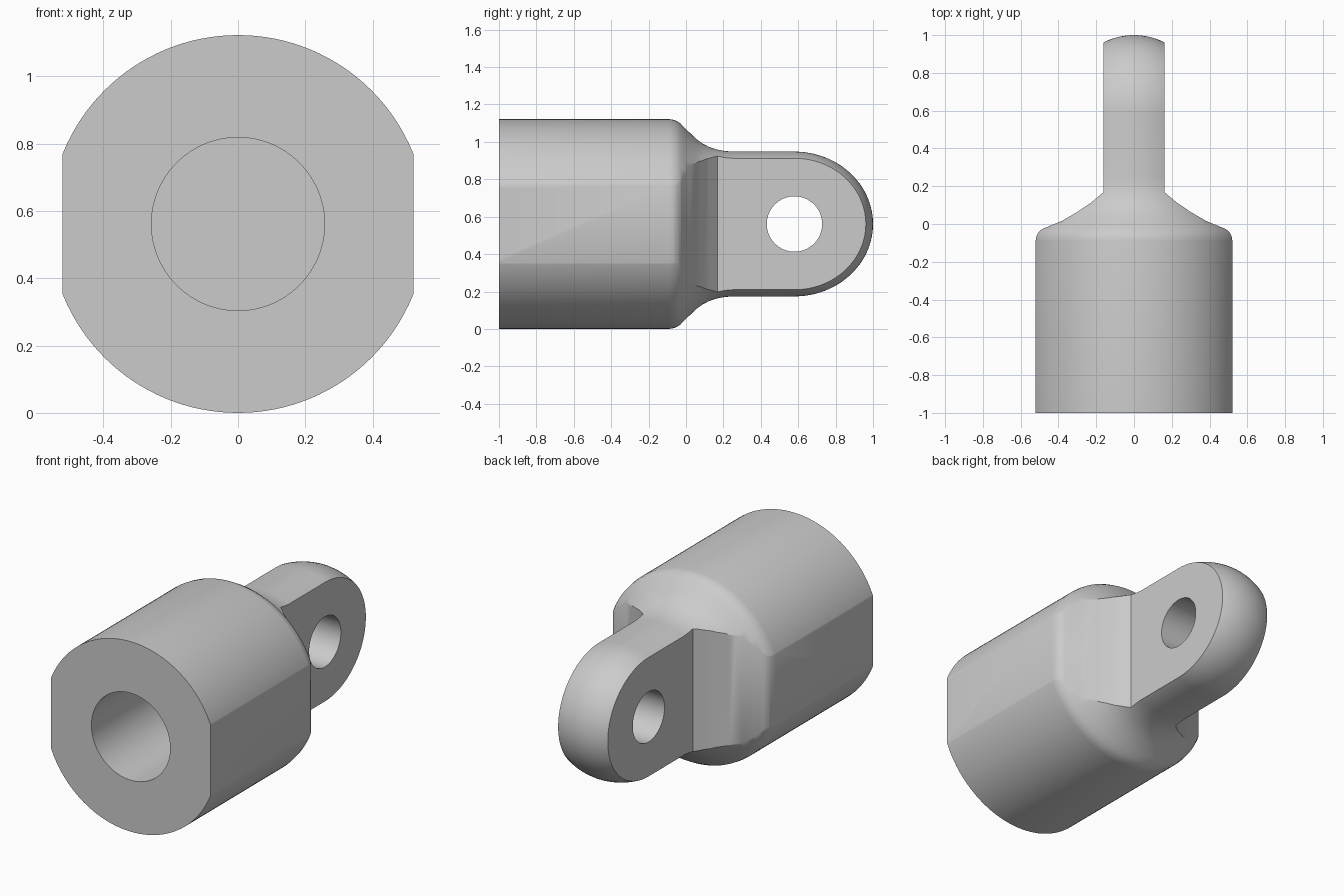
import bpy, bmesh, math
from mathutils import Matrix, Vector

if "Cube" in bpy.data.objects:
    bpy.data.objects.remove(bpy.data.objects["Cube"], do_unlink=True)

AXIS_Z = 0.561

steel = bpy.data.materials.new("grey_steel")
steel.use_nodes = True
colour = (0.6, 0.6, 0.6, 1)
steel.diffuse_color = colour
steel.node_tree.nodes["Principled BSDF"].inputs["Base Color"].default_value = colour


def make_object(name, bm):
    bmesh.ops.recalc_face_normals(bm, faces=bm.faces)
    mesh = bpy.data.meshes.new(name)
    bm.to_mesh(mesh)
    bm.free()
    mesh.materials.append(steel)
    obj = bpy.data.objects.new(name, mesh)
    bpy.context.collection.objects.link(obj)
    return obj


def cylinder(name, radius, axis, start, end, centre, sides=96):
    bm = bmesh.new()
    turn = Vector((0, 0, 1)).rotation_difference(axis).to_matrix().to_4x4()
    place = Matrix.Translation(centre + axis * (start + end) / 2) @ turn
    bmesh.ops.create_cone(bm, cap_ends=True, segments=sides, radius1=radius,
                          radius2=radius, depth=end - start, matrix=place)
    return make_object(name, bm)


def cut(target, cutter, operation):
    mod = target.modifiers.new(cutter.name, "BOOLEAN")
    mod.object, mod.operation, mod.solver = cutter, operation, "EXACT"
    bpy.context.view_layer.objects.active = target
    bpy.ops.object.modifier_apply(modifier=mod.name)
    bpy.data.objects.remove(cutter, do_unlink=True)


# Turned body: barrel, rounded shoulder, concave neck, domed end
profile = [(0, -1), (0.561, -1), (0.561, -0.09), (0.556, -0.06), (0.54, -0.032),
           (0.515, -0.008), (0.488, 0.02), (0.457, 0.052), (0.432, 0.085),
           (0.411, 0.125), (0.397, 0.17), (0.39, 0.21), (0.387, 0.25)]
for i in range(24):
    a = math.pi / 2 * i / 24
    profile.append((0.387 * math.cos(a), 0.58 + 0.42 * math.sin(a)))
profile.append((0, 1))
bm = bmesh.new()
verts = [bm.verts.new((r, y, AXIS_Z)) for r, y in profile]
edges = [bm.edges.new(pair) for pair in zip(verts, verts[1:])]
bmesh.ops.spin(bm, geom=verts + edges, cent=(0, 0, AXIS_Z), axis=(0, 1, 0),
               angle=math.tau, steps=128)
bmesh.ops.remove_doubles(bm, verts=bm.verts, dist=0.0005)
body = make_object("rod_end", bm)

# Plan outline: flat sides, sloped shoulders and the thin lug
half = [(0.521, -1.1), (0.521, -0.09), (0.517, -0.065), (0.505, -0.042),
        (0.485, -0.026), (0.45, -0.012), (0.38, 0.017), (0.3, 0.064),
        (0.225, 0.115), (0.162, 0.168), (0.162, 1.1)]
bm = bmesh.new()
outline = half + [(-x, y) for x, y in reversed(half)]
face = bm.faces.new([bm.verts.new((x, y, -0.1)) for x, y in outline])
side = bmesh.ops.extrude_face_region(bm, geom=[face])["geom"]
bmesh.ops.translate(bm, vec=(0, 0, 1.4),
                    verts=[v for v in side if isinstance(v, bmesh.types.BMVert)])
cut(body, make_object("plan_cutter", bm), "INTERSECT")

# Blind bore in the front and pin hole through the lug
centre = Vector((0, 0, AXIS_Z))
cut(body, cylinder("bore_cutter", 0.257, Vector((0, 1, 0)), -1.2, -0.2, centre), "DIFFERENCE")
cut(body, cylinder("pin_cutter", 0.148, Vector((1, 0, 0)), -0.5, 0.5,
                   centre + Vector((0, 0.58, 0))), "DIFFERENCE")

bpy.ops.object.select_all(action="DESELECT")
body.select_set(True)
bpy.context.view_layer.objects.active = body
bpy.ops.object.shade_smooth_by_angle(angle=math.radians(30))
